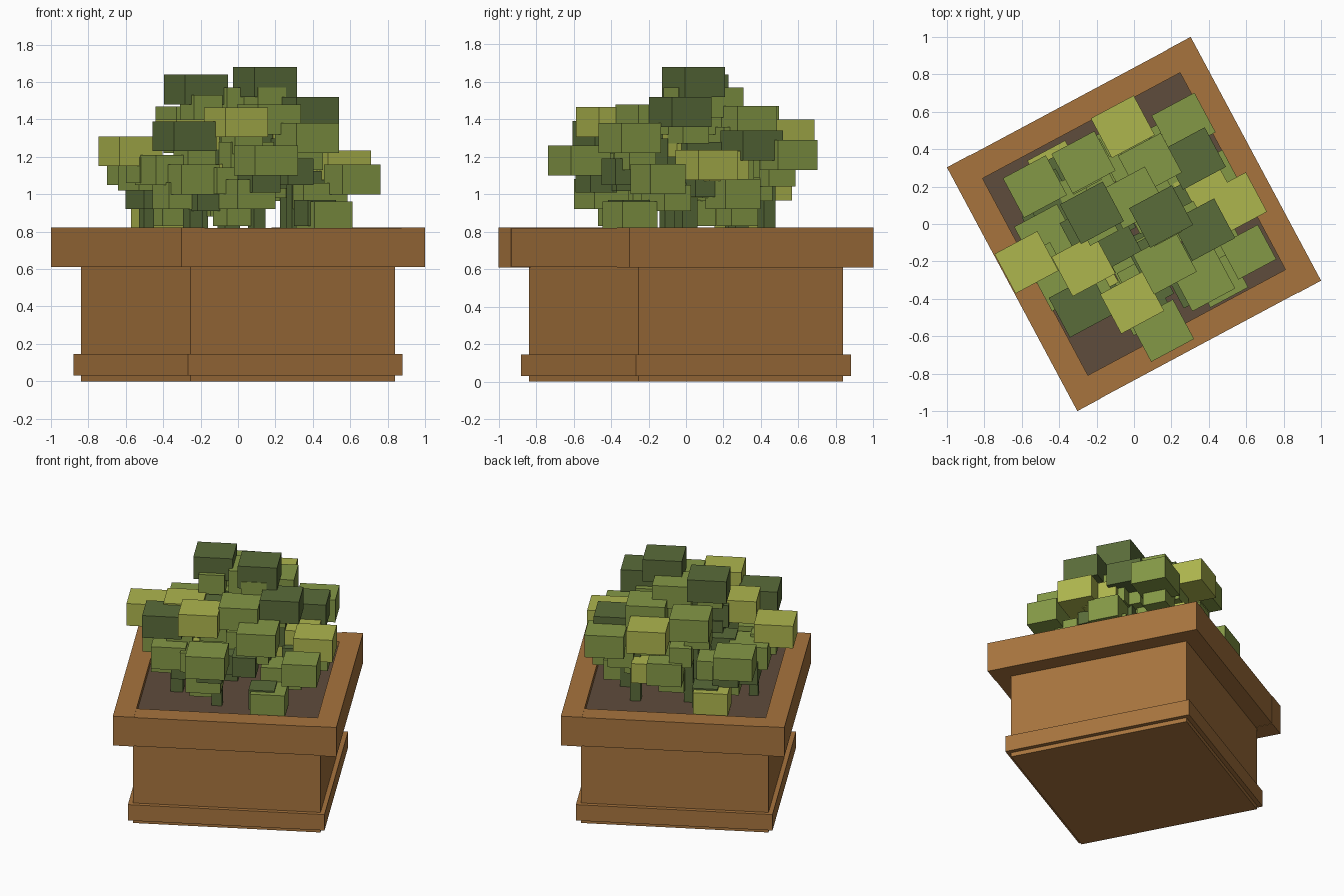
import bpy, bmesh, math, random
from mathutils import Matrix, Vector

random.seed(4)
cube = bpy.data.objects.get("Cube")
if cube:
    bpy.data.objects.remove(cube)

TURN = Matrix.Rotation(math.radians(28.15), 4, 'Z')   # whole planter is turned


def material(name, rgb):
    m = bpy.data.materials.new(name)
    m.use_nodes = True
    m.diffuse_color = (*rgb, 1)
    m.node_tree.nodes["Principled BSDF"].inputs["Base Color"].default_value = (*rgb, 1)
    return m


WOOD = material("warm wood", (0.39, 0.175, 0.048))
SOIL = material("brown soil", (0.114, 0.072, 0.045))
DARK = material("dark leaf green", (0.102, 0.15, 0.042))
GREEN = material("leaf green", (0.231, 0.314, 0.061))
LIGHT = material("light leaf green", (0.42, 0.465, 0.076))


def add_box(bm, center, size):
    place = Matrix.Translation(center) @ Matrix.Diagonal((*size, 1))
    bmesh.ops.create_cube(bm, size=1, matrix=place)


def finish(bm, name, mat):
    mesh = bpy.data.meshes.new(name)
    bm.to_mesh(mesh)
    bm.free()
    mesh.materials.append(mat)
    ob = bpy.data.objects.new(name, mesh)
    ob.matrix_world = TURN
    bpy.context.collection.objects.link(ob)
    return ob


def box(name, mat, half_x, half_y, low, high, x=0, y=0):
    bm = bmesh.new()
    add_box(bm, (x, y, (low + high) / 2), (half_x * 2, half_y * 2, high - low))
    return finish(bm, name, mat)


# Planter body, foot trim and soil
box("planter_body", WOOD, 0.62, 0.62, 0, 0.7)
box("foot_trim", WOOD, 0.65, 0.65, 0.03, 0.145)
box("soil", SOIL, 0.61, 0.61, 0.68, 0.785)

# Rim: two long rails with two shorter ones fitted between them
HALF, WIDE = 0.739, 0.14
for side, word in ((-1, "right"), (1, "left")):
    box("rim_" + word, WOOD, WIDE / 2, HALF, 0.61, 0.822, x=side * (HALF - WIDE / 2))
for side, word in ((-1, "front"), (1, "back")):
    box("rim_" + word, WOOD, HALF - WIDE, WIDE / 2, 0.612, 0.819,
        y=side * (HALF - WIDE / 2 - 0.002))

# Leaf blocks: centre of each block, before the planter is turned
leaves = {
    "dark": [(-0.225, 0.06, 1.56), (0.145, 0.04, 1.6), (0.37, -0.03, 1.44),
             (0.32, 0.35, 1.26), (-0.285, -0.44, 1.31), (-0.13, -0.1, 1.3),
             (-0.45, 0.0, 1.0), (0.2, 0.05, 1.2)],
    "light": [(-0.01, -0.42, 1.385), (0.54, 0.11, 1.155), (-0.575, -0.205, 1.23),
              (-0.27, -0.22, 1.32), (-0.06, 0.52, 1.32), (-0.42, 0.3, 0.88),
              (0.38, 0.17, 1.15)],
    "green": [(0.085, 0.32, 1.39), (0.265, 0.535, 1.21), (-0.27, 0.33, 1.39),
              (-0.53, 0.2, 1.13), (0.61, -0.15, 1.08), (0.165, -0.21, 1.4),
              (0.37, -0.3, 1.3), (0.15, -0.57, 1.18), (-0.47, -0.06, 1.1),
              (-0.38, -0.3, 1.13), (0.0, 0.14, 1.49), (0.05, -0.45, 1.0),
              (0.46, -0.3, 0.88), (0.02, -0.22, 1.2), (0.42, 0.25, 1.0),
              (-0.12, 0.4, 1.05), (-0.25, -0.42, 1.08)],
}
mats = {"dark": DARK, "light": LIGHT, "green": GREEN}
unturn = TURN.inverted()
meshes = {key: bmesh.new() for key in leaves}

for key, spots in leaves.items():
    for spot in spots:
        p = unturn @ Vector(spot)
        width = 0.23 if spot[2] < 1.1 else 0.26
        add_box(meshes[key], p, (width, width - 0.02, 0.16))
        # Smaller block tucked under each leaf, towards the middle of the bush
        inner = Vector((p.x * 0.85, p.y * 0.85, max(p.z - 0.1, 0.9)))
        inner += Vector((random.uniform(-0.06, 0.06), random.uniform(-0.06, 0.06), 0))
        add_box(meshes[random.choice(["green", "green", "dark"])], inner, (0.17, 0.16, 0.14))

# Small blocks filling the inside of the bush
for i in range(26):
    angle, radius = i * 2.4, 0.48 * math.sqrt((i + 0.5) / 26)
    height = random.uniform(0.98, 1.38 - radius * 0.5)
    size = random.uniform(0.12, 0.19)
    key = random.choice(["green", "green", "dark", "light"])
    add_box(meshes[key], (radius * math.cos(angle), radius * math.sin(angle), height),
            (size, size, 0.14))

for key, bm in meshes.items():
    finish(bm, key + "_leaves", mats[key])

# Square stems rising from the soil
stems = bmesh.new()
for x, y, thick in ((-0.24, -0.35, 0.08), (0.1, -0.38, 0.07), (0.28, 0.28, 0.08),
                    (-0.49, -0.08, 0.06), (0.1, 0.43, 0.07), (-0.2, 0.25, 0.06),
                    (0.3, -0.1, 0.06), (-0.05, 0.0, 0.09)):
    add_box(stems, unturn @ Vector((x, y, 0.96)), (thick, thick, 0.4))
finish(stems, "stems", DARK)
